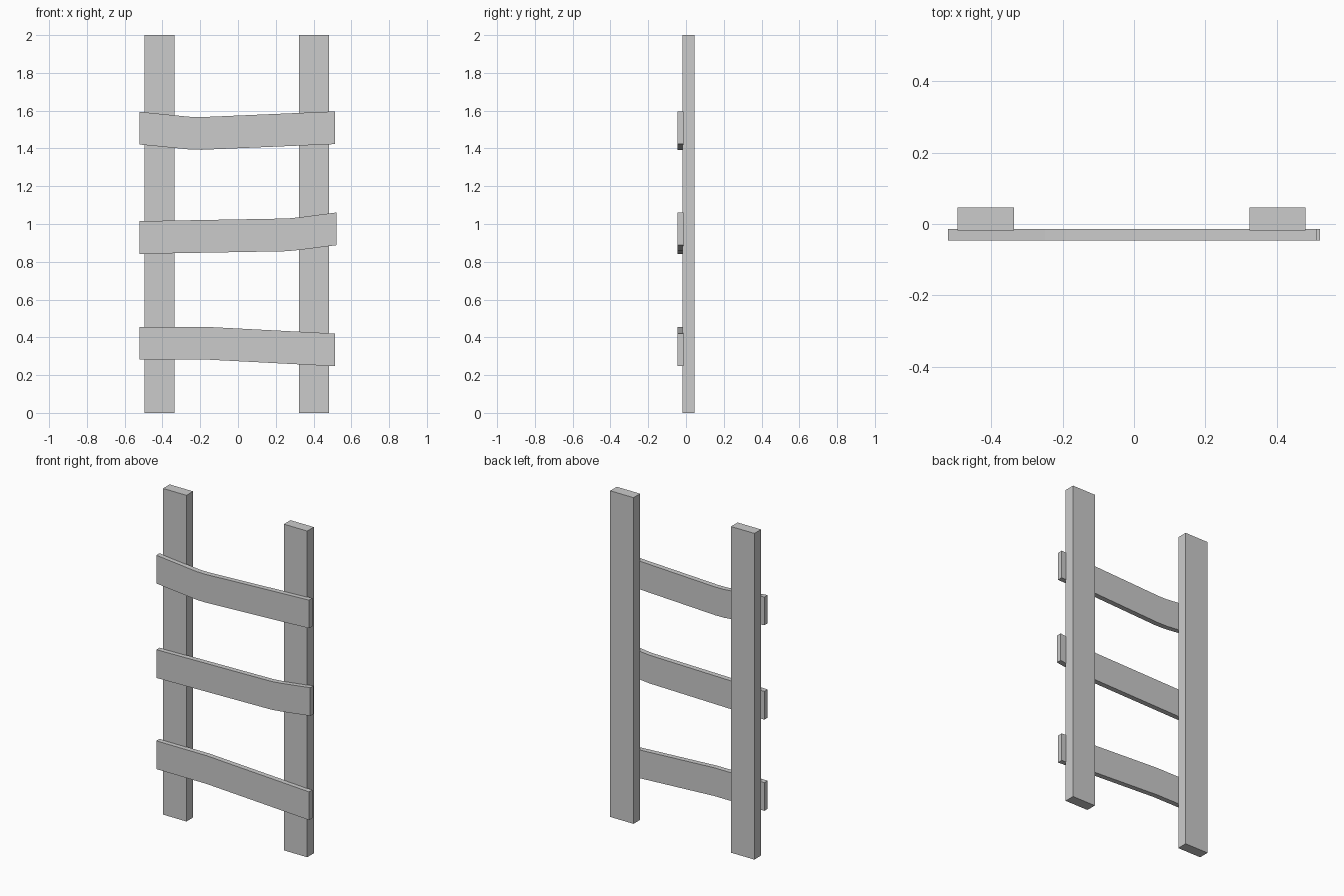
import bpy, bmesh

if "Cube" in bpy.data.objects:
    bpy.data.objects.remove(bpy.data.objects["Cube"])

POST_FRONT, POST_BACK = -0.018, 0.046
RUNG_FRONT, RUNG_BACK = -0.046, -0.014
RUNG_HEIGHT = 0.173


def extrude_profile(name, outline, y_front, y_back):
    """Solid from an (x, z) outline, extruded along y."""
    bm = bmesh.new()
    face = bm.faces.new([bm.verts.new((x, y_front, z)) for x, z in outline])
    result = bmesh.ops.extrude_face_region(bm, geom=[face])
    moved = [v for v in result["geom"] if isinstance(v, bmesh.types.BMVert)]
    bmesh.ops.translate(bm, verts=moved, vec=(0, y_back - y_front, 0))
    bmesh.ops.recalc_face_normals(bm, faces=bm.faces)
    mesh = bpy.data.meshes.new(name)
    bm.to_mesh(mesh)
    bm.free()
    obj = bpy.data.objects.new(name, mesh)
    bpy.context.collection.objects.link(obj)
    return obj


# Upright posts
for name, x0, x1 in (("left_post", -0.496, -0.337), ("right_post", 0.324, 0.482)):
    extrude_profile(name, [(x0, 0), (x1, 0), (x1, 2), (x0, 2)], POST_FRONT, POST_BACK)

# Bent plank rungs: lower edge points from left to right
rungs = {
    "lower_rung": [(-0.522, 0.283), (-0.18, 0.283), (0.514, 0.247)],
    "middle_rung": [(-0.522, 0.842), (0.26, 0.856), (0.33, 0.863), (0.522, 0.888)],
    "upper_rung": [(-0.522, 1.421), (-0.25, 1.394), (-0.19, 1.393), (0.514, 1.423)],
}
for name, lower in rungs.items():
    upper = [(x, z + RUNG_HEIGHT) for x, z in reversed(lower)]
    extrude_profile(name, lower + upper, RUNG_FRONT, RUNG_BACK)
